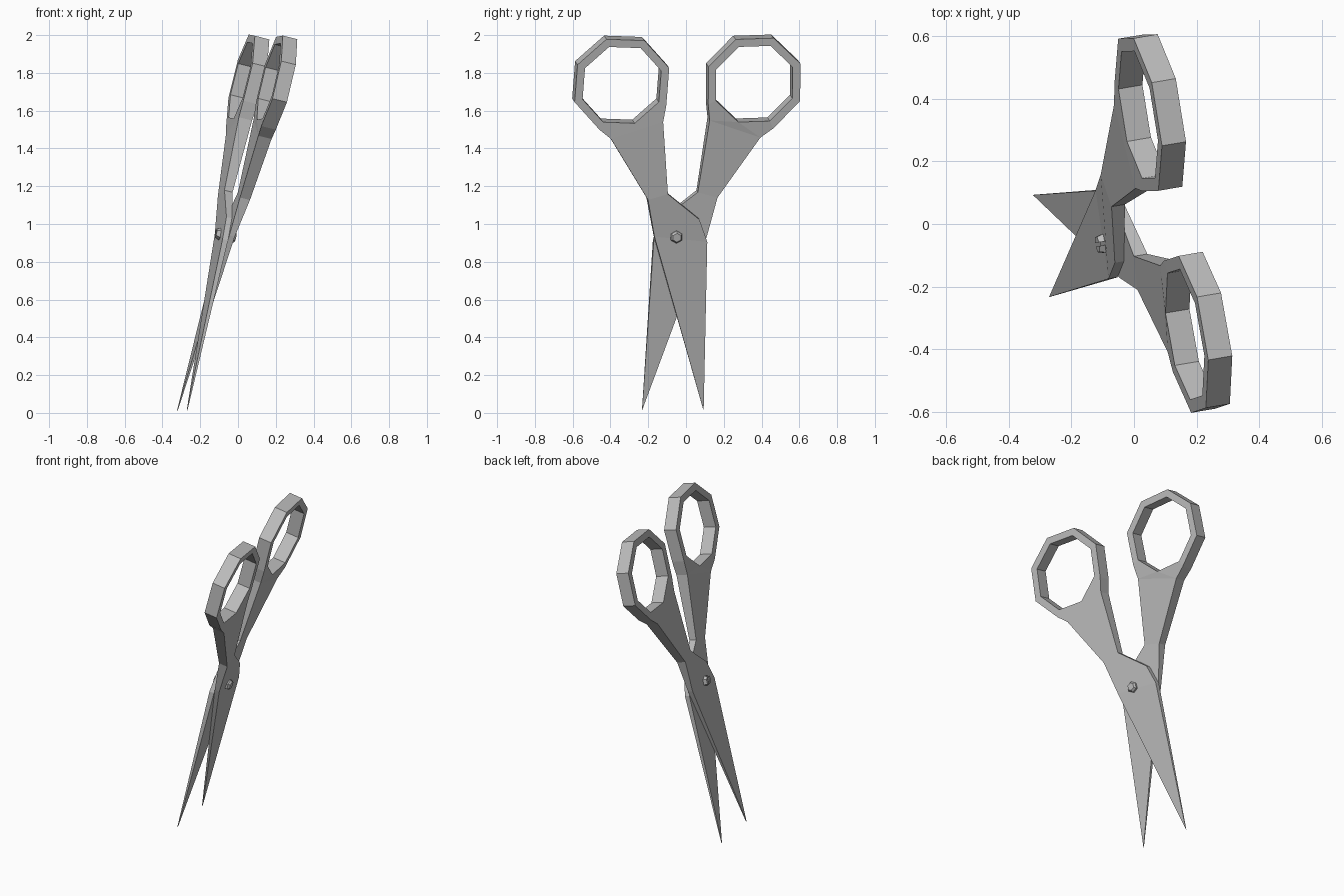
import bpy, bmesh, math
from mathutils import Matrix, Vector

cube = bpy.data.objects.get("Cube")
if cube:
    bpy.data.objects.remove(cube, do_unlink=True)

# One steel colour
steel = bpy.data.materials.new("grey steel")
steel.use_nodes = True
colour = (0.5, 0.5, 0.5, 1)
steel.diffuse_color = colour
bsdf = next(n for n in steel.node_tree.nodes if n.type == 'BSDF_PRINCIPLED')
bsdf.inputs["Base Color"].default_value = colour

# Leaning frame: u across the blades, v along them, w through the pivot
w_axis = Vector((1, 0.17, -0.25)).normalized()
v_axis = Vector((0.243, 0.043, 1)).normalized()
u_axis = v_axis.cross(w_axis).normalized()
w_axis = u_axis.cross(v_axis)
frame = Matrix((u_axis, v_axis, w_axis)).transposed().to_4x4()
frame.translation = (-0.07, -0.03, 0.94)
half_turn = Matrix.Rotation(math.pi, 4, 'Y')


def add_object(name, bm, matrix):
    bmesh.ops.recalc_face_normals(bm, faces=bm.faces)
    bm.transform(matrix)
    mesh = bpy.data.meshes.new(name)
    bm.to_mesh(mesh)
    bm.free()
    mesh.materials.append(steel)
    obj = bpy.data.objects.new(name, mesh)
    bpy.context.collection.objects.link(obj)
    return obj


def half_points():
    # Outline points: u, v, inner w, outer w
    pts = {
        "tip": (0.165, -0.955, 0, 0.004),
        "heel": (-0.144, 0, 0, 0.03),
        "spine": (0.141, -0.028, 0, 0.03),
        "shoulder": (0.094, 0.093, 0, 0.03),
        "neck_in": (-0.084, 0.235, 0, 0.045),
        "neck_out": (-0.191, 0.206, 0, 0.055),
        "arm_out": (-0.404, 0.538, -0.018, 0.055),
        "arm_in": (-0.128, 0.631, -0.018, 0.055),
    }
    # Octagonal finger ring
    for k in range(8):
        a = math.radians(22.5 + 45 * k - 2)
        for tag, r in (("o", 0.267), ("h", 0.222)):
            pts[tag + str(k)] = (-0.358 + r * math.cos(a),
                                 0.832 + r * math.sin(a), -0.025, 0.055)
    return pts


def build_half(name, matrix):
    pts = half_points()
    faces = [
        ("tip", "spine", "heel"),
        ("heel", "spine", "shoulder", "neck_in", "neck_out"),
        ("neck_out", "neck_in", "arm_in", "arm_out"),
        ("o5", "arm_out", "h6", "h5"),
        ("arm_out", "arm_in", "h6"),
        ("arm_in", "o7", "h7", "h6"),
    ]
    for k in (0, 1, 2, 3, 4, 7):
        n = (k + 1) % 8
        faces.append((f"o{k}", f"o{n}", f"h{n}", f"h{k}"))
    bm = bmesh.new()
    inner = {p: bm.verts.new((u, v, lo)) for p, (u, v, lo, hi) in pts.items()}
    outer = {p: bm.verts.new((u, v, hi)) for p, (u, v, lo, hi) in pts.items()}
    edges = {(f[i], f[(i + 1) % len(f)]) for f in faces for i in range(len(f))}
    for f in faces:
        bm.faces.new([outer[p] for p in f])
        bm.faces.new([inner[p] for p in reversed(f)])
    # Walls along every open edge
    for a, b in edges:
        if (b, a) not in edges:
            bm.faces.new((inner[a], inner[b], outer[b], outer[a]))
    loose = [v for v in bm.verts if not v.link_faces]
    bmesh.ops.delete(bm, geom=loose, context='VERTS')
    add_object(name, bm, matrix)


build_half("front_scissor_half", frame)
build_half("back_scissor_half", frame @ half_turn)

# Pivot screw: shaft and plain head on one side, slotted head on the other
pivot = frame @ Matrix.Translation((-0.027, 0, 0))


def hex_part(name, r1, r2, low, high, matrix, slot=0):
    bm = bmesh.new()
    bmesh.ops.create_cone(bm, cap_ends=True, segments=6, radius1=r1, radius2=r2,
                          depth=high - low,
                          matrix=Matrix.Translation((0, 0, (low + high) / 2)))
    if slot:
        cut = bmesh.ops.bisect_plane(bm, geom=bm.verts[:] + bm.edges[:] + bm.faces[:],
                                     plane_co=(slot, 0, 0), plane_no=(1, 0, 0),
                                     clear_inner=True)
        rim = [e for e in cut["geom_cut"] if isinstance(e, bmesh.types.BMEdge)]
        bmesh.ops.holes_fill(bm, edges=rim, sides=0)
    add_object(name, bm, matrix)


hex_part("screw_shaft", 0.034, 0.034, -0.036, 0.042, pivot)
hex_part("screw_plain_head", 0.034, 0.024, 0.042, 0.054, pivot)
for side, turn in (("left", 0), ("right", math.pi)):
    hex_part("screw_slotted_head_" + side, 0.034, 0.028, 0.036, 0.054,
             pivot @ half_turn @ Matrix.Rotation(turn, 4, 'Z'), slot=0.006)
